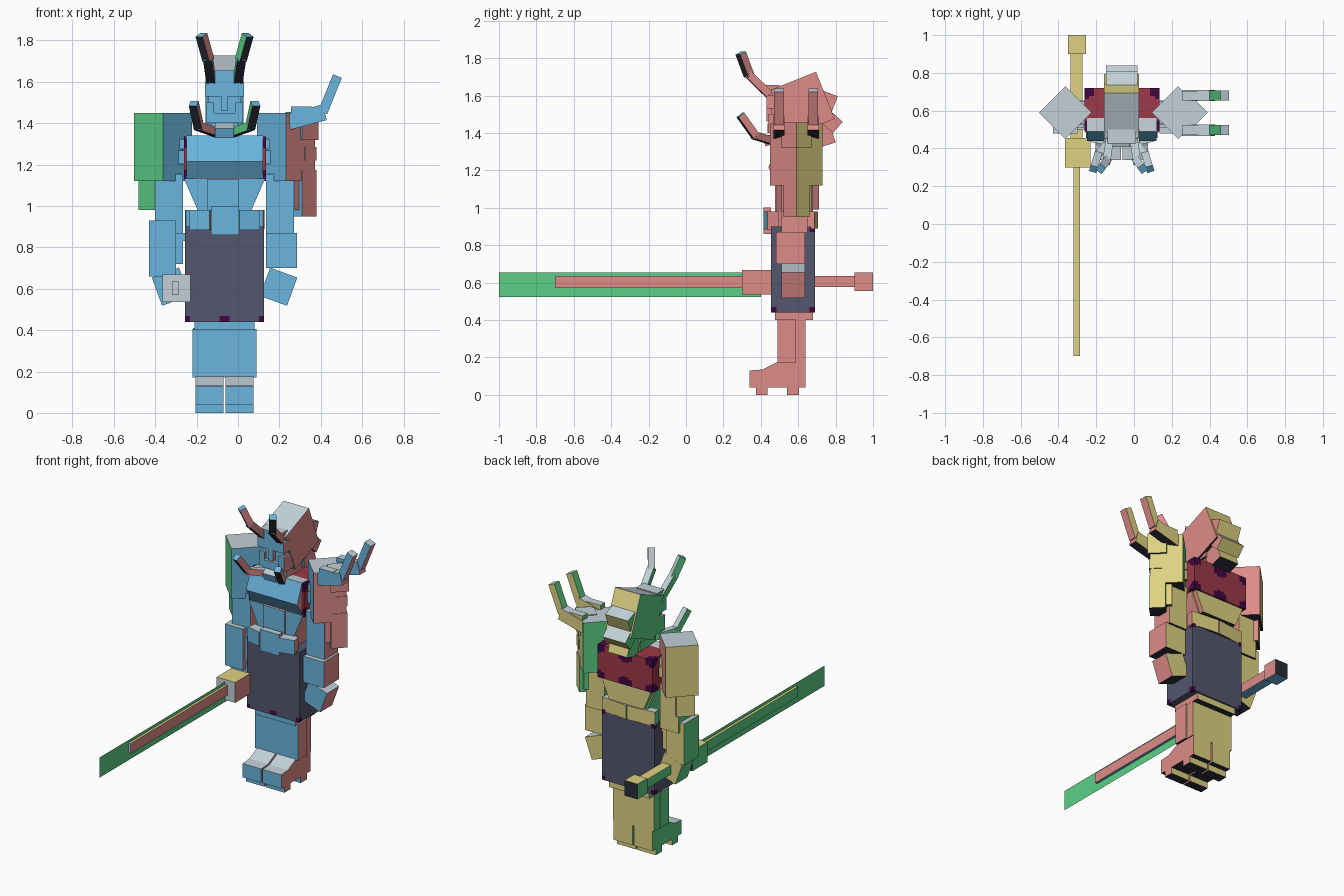
import bpy, bmesh
from math import radians, sqrt
from mathutils import Vector, Euler

if "Cube" in bpy.data.objects:
    bpy.data.objects.remove(bpy.data.objects["Cube"])

CX = -0.065  # body centre line


def material(name, rgb):
    m = bpy.data.materials.new(name)
    lin = [((c / 255 + 0.055) / 1.055) ** 2.4 if c > 10 else c / 255 / 12.92 for c in rgb]
    m.diffuse_color = (*lin, 1)
    m.use_nodes = True
    m.node_tree.nodes["Principled BSDF"].inputs["Base Color"].default_value = m.diffuse_color
    return m


SIDES = [material("front_blue", (106, 181, 222)), material("back_khaki", (222, 210, 130)),
         material("left_green", (92, 208, 135)), material("right_pink", (222, 140, 137)),
         material("top_grey", (194, 209, 216)), material("bottom_dark", (42, 46, 58))]
SLATE = material("slate_cloth", (84, 86, 110))
PURPLE = material("purple_trim", (66, 6, 66))
MAROON = material("maroon_cloth", (156, 56, 72))


def by_direction(f):
    n = f.normal
    a = max(range(3), key=lambda i: abs(n[i]))
    return {0: (2, 3), 1: (0, 1), 2: (5, 4)}[a][n[a] > 0]


def finish(bm, name, loc=(0, 0, 0), rot=None, mats=SIDES, rule=by_direction):
    bmesh.ops.recalc_face_normals(bm, faces=bm.faces)
    bm.normal_update()
    for f in bm.faces:
        f.material_index = rule(f)
    me = bpy.data.meshes.new(name)
    bm.to_mesh(me)
    bm.free()
    for m in mats:
        me.materials.append(m)
    ob = bpy.data.objects.new(name, me)
    bpy.context.collection.objects.link(ob)
    ob.location = loc
    if rot is not None:
        ob.rotation_euler = rot
    return ob


def block(name, loc, size, rot=(0, 0, 0)):
    """Box by centre and size; sides are coloured before turning."""
    bm = bmesh.new()
    bmesh.ops.create_cube(bm, size=1)
    bmesh.ops.scale(bm, vec=size, verts=bm.verts)
    return finish(bm, name, loc, Euler([radians(a) for a in rot]))


def box(name, x, y, z, rot=(0, 0, 0)):
    """Box by its extents."""
    return block(name, [(a + b) / 2 for a, b in (x, y, z)], [b - a for a, b in (x, y, z)], rot)


def pair(name, loc, size, rot=(0, 0, 0)):
    """Given part on the right, mirrored to the left."""
    block("right_" + name, loc, size, rot)
    block("left_" + name, (2 * CX - loc[0], loc[1], loc[2]), size, (rot[0], -rot[1], -rot[2]))


def prism(name, pts, lo, hi, axis):
    """Extrude a (y,z) profile along x, or an (x,z) profile along y."""
    bm = bmesh.new()
    put = (lambda p, d: (d, p[0], p[1])) if axis == "x" else (lambda p, d: (p[0], d, p[1]))
    a = [bm.verts.new(put(p, lo)) for p in pts]
    b = [bm.verts.new(put(p, hi)) for p in pts]
    bm.faces.new(a)
    bm.faces.new(b[::-1])
    for i in range(len(pts)):
        j = (i + 1) % len(pts)
        bm.faces.new((a[i], a[j], b[j], b[i]))
    return finish(bm, name)


def horn(name, points, w):
    """Chain of bars, mirrored, each running along its local front."""
    for side, s in (("right_", 1), ("left_", -1)):
        pts = [Vector((CX + s * x, y, z)) for x, y, z in points]
        for i, (p, q) in enumerate(zip(pts, pts[1:])):
            d = q - p
            rot = d.to_track_quat('-Y', 'Z').to_euler()
            bm = bmesh.new()
            bmesh.ops.create_cube(bm, size=1)
            bmesh.ops.scale(bm, vec=(w, d.length + 0.015, w), verts=bm.verts)
            finish(bm, f"{side}{name}_{i + 1}", (p + q) / 2, rot)


def cloth(name, x, y, z, cloth_mat, spots, radius):
    """Box cut into a grid with trim coloured near the given spots."""
    bm = bmesh.new()
    bmesh.ops.create_cube(bm, size=1)
    bmesh.ops.subdivide_edges(bm, edges=bm.edges[:], cuts=15, use_grid_fill=True)
    size = Vector([b - a for a, b in (x, y, z)])
    mid = Vector([(a + b) / 2 for a, b in (x, y, z)])
    bmesh.ops.scale(bm, vec=size, verts=bm.verts)
    marks = [Vector((s[0] * size.x / 2, s[1] * size.y / 2, s[2] * size.z / 2)) for s in spots]
    rule = lambda f: int(any((f.calc_center_median() - m).length < radius for m in marks))
    return finish(bm, name, mid, mats=[cloth_mat, PURPLE], rule=rule)


# feet, soles and legs
for side, x0 in (("left", -0.205), ("right", -0.06)):
    x1 = x0 + 0.135
    prism(side + "_foot", [(.34, .04), (.64, .04), (.64, .17), (.49, .175), (.41, .135), (.34, .13)], x0, x1, "x")
    box(side + "_toe_sole", (x0, x1), (.375, .435), (0, .04))
    box(side + "_heel_sole", (x0, x1), (.54, .605), (0, .04))
    box(side + "_leg", (x0 - .012, x1 + .004), (.56, .64), (.17, .41))
box("leg_front", (-.22, .09), (.49, .585), (.17, .405))
box("hips", (-.21, .08), (.475, .68), (.40, .45))

# skirt, belt and waist
cloth("skirt", (-.255, .125), (.455, .69), (.44, .90), SLATE,
      [(a, b, -1) for a in (-1, 1) for b in (-1, 1)] + [(0, -1, -1), (1, 1, 1), (-1, 1, 1)], .036)
box("belt_front", (-.13, .005), (.415, .455), (.86, 1.0))
pair("belt_side", (.05, .455, .932), (.10, .06, .095), (0, 0, 12))
pair("belt_back", (.03, .672, .935), (.19, .05, .09), (0, 0, -6))
prism("waist", [(-.19, .89), (.06, .89), (.065, .98), (.13, 1.13), (-.26, 1.13), (-.195, .98)], .485, .68, "y")
box("waist_panel", (-.15, .005), (.475, .50), (.97, 1.13))
prism("back_plate", [(-.19, .99), (.06, .99), (.12, 1.13), (-.25, 1.13)], .67, .71, "y")

# vest and chest
cloth("vest", (-.262, .135), (.49, .72), (1.12, 1.335), MAROON,
      [(a, b, c) for a in (-1, 1) for b in (-1, 1) for c in (-1, 1)] + [(0, 1, -1), (0, 1, .9)], .055)
prism("chest", [(.495, 1.125), (.44, 1.215), (.49, 1.34), (.56, 1.335), (.56, 1.125)], -.25, .12, "x")
pair("shoulder_joint", (.15, .59, 1.235), (.06, .13, .065))
pair("collar_joint", (.14, .59, 1.30), (.05, .12, .05))

# arms
pair("upper_arm", (.203, .58, 1.01), (.135, .14, .29))
box("right_forearm", (.135, .285), (.48, .635), (.70, .87))
box("left_forearm", (-.43, -.30), (.48, .635), (.66, .93))
box("left_inner_cuff", (-.31, -.265), (.50, .62), (.72, .83))
box("left_inner_elbow", (-.31, -.255), (.50, .62), (.83, .87))
pair("hand", (.196, .573, .61), (.14, .125, .145), (0, 20, 0))


# shoulder armour turned to a diamond
def diamond(name, x, half, z0, z1, mirrored=False):
    s = half * sqrt(2)
    args = (name, (x, .59, (z0 + z1) / 2), (s, s, z1 - z0), (0, 0, -45))
    (pair if mirrored else block)(*args)


diamond("shoulder_guard", .233, .14, 1.12, 1.45, True)
diamond("lower_guard", .27, .08, .98, 1.12, True)
diamond("shoulder_stump", .31, .08, 1.32, 1.455)
diamond("shoulder_knot", .325, .055, 1.22, 1.285)
diamond("shoulder_bark", .31, .07, .95, 1.175)

# branching antlers on the right shoulder
for n, y in (("front", .497), ("back", .68)):
    block(n + "_branch", (.332, y, 1.43), (.18, .06, .078), (0, -15, 0))
    block(n + "_branch_base", (.305, y, 1.455), (.10, .05, .05))
    block(n + "_branch_tip", (.445, y, 1.54), (.046, .052, .19), (0, 22, 0))

# head, face and jaw
box("neck", (-.13, 0), (.50, .66), (1.32, 1.42))
box("face", (-.145, .015), (.455, .68), (1.40, 1.64))
box("brow", (-.16, .03), (.43, .50), (1.53, 1.60))
box("forehead", (-.14, .01), (.425, .50), (1.59, 1.655))
box("nose", (-.083, -.048), (.43, .46), (1.46, 1.53))
box("mouth", (-.12, -.01), (.435, .5), (1.40, 1.45))
block("chin", (CX, .455, 1.365), (.09, .08, .05), (20, 0, 0))
pair("cheek", (.005, .49, 1.45), (.04, .10, .10))

# swept hair
block("hair_crown", (CX, .624, 1.553), (.185, .26, .27), (21.8, 0, 0))
block("hair_upper_tuft", (CX, .70, 1.585), (.165, .20, .10), (-21, 0, 0))
block("hair_middle_tuft", (CX, .752, 1.483), (.165, .16, .08), (-42, 0, 0))
block("hair_lower_tuft", (CX, .73, 1.39), (.14, .11, .12), (17, 0, 0))

# horns: offsets are from the centre line
horn("antler", [(.065, .44, 1.61), (.08, .335, 1.712), (.11, .295, 1.82)], .042)
horn("jaw_horn", [(.04, .47, 1.355), (.125, .37, 1.385), (.148, .295, 1.49)], .04)


# sword, built upright and laid to point forward
def sword_part(name, x, y, z):
    mid = [(a + b) / 2 for a, b in (x, y, z)]
    block(name, mid, (x[1] - x[0], z[1] - z[0], y[1] - y[0]), (90, 0, 0))


sword_part("sword_core", (-.32, -.287), (-.70, .30), (.57, .635))
sword_part("sword_guard", (-.365, -.23), (.30, .455), (.535, .668))
sword_part("sword_grip", (-.335, -.272), (.455, .90), (.575, .636))
sword_part("sword_pommel", (-.35, -.255), (.90, 1.0), (.555, .655))
bm = bmesh.new()
bm.faces.new([bm.verts.new((-.303, y, z)) for y, z in ((-1, .522), (-1, .654), (.40, .654), (.40, .522))])
finish(bm, "sword_blade", rule=lambda f: 2)
